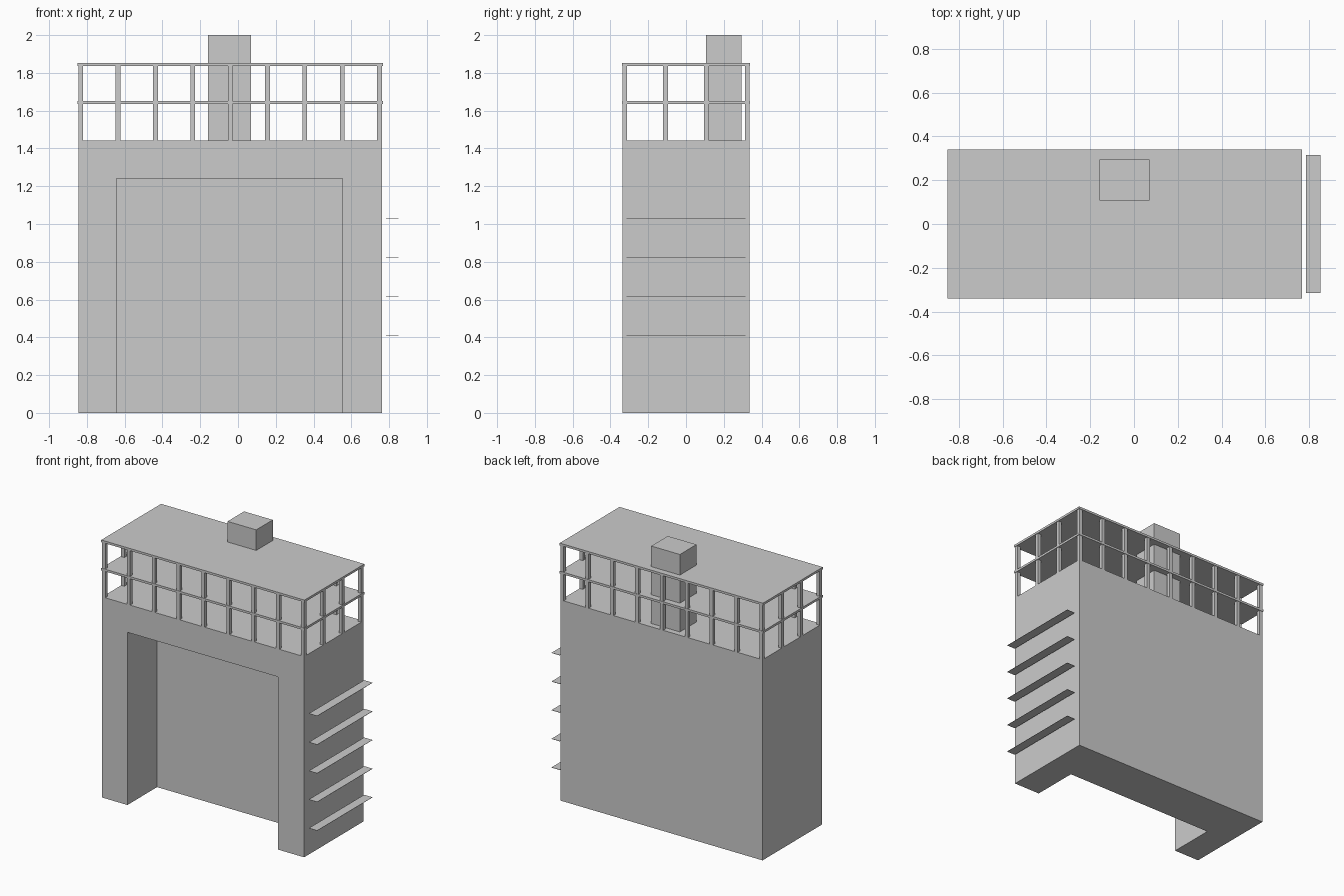
import bpy

if "Cube" in bpy.data.objects:
    bpy.data.objects.remove(bpy.data.objects["Cube"])

X0, X1, Y = -0.845, 0.762, 0.337      # footprint of the main block
DECK, ROOF = 1.443, 1.852             # deck level and roof top


def box(name, x0, x1, y0, y1, z0, z1):
    """Axis-aligned box from its limits."""
    v = [(x, y, z) for z in (z0, z1) for x, y in ((x0, y0), (x1, y0), (x1, y1), (x0, y1))]
    f = [(3, 2, 1, 0), (4, 5, 6, 7)] + [(i, (i + 1) % 4, (i + 1) % 4 + 4, i + 4) for i in range(4)]
    mesh = bpy.data.meshes.new(name)
    mesh.from_pydata(v, [], f)
    obj = bpy.data.objects.new(name, mesh)
    bpy.context.collection.objects.link(obj)
    return obj


# main block with a deep recess open to the front and the ground
block = box("main_block", X0, X1, -Y, Y, 0, DECK)
cutter = box("recess_cutter", -0.644, 0.554, -0.6, 0.0, -0.2, 1.242)
cutter.hide_render = True
cutter.hide_viewport = False
cutter.display_type = 'WIRE'
cut = block.modifiers.new("recess", 'BOOLEAN')
cut.operation = 'DIFFERENCE'
cut.solver = 'EXACT'
cut.object = cutter

# middle shelf and roof plates, slightly overhanging
for name, top in (("middle_plate", 1.65), ("roof_plate", ROOF)):
    box(name, X0 - 0.005, X1 + 0.005, -Y - 0.003, Y + 0.003, top - 0.016, top)

# square posts around all four edges
R = 0.0125
NX, NY = 9, 4
for i in range(NX):
    for j in range(NY):
        if i in (0, NX - 1) or j in (0, NY - 1):
            x = X0 + R + (X1 - X0 - 2 * R) * i / (NX - 1)
            y = -Y + R + (2 * Y - 2 * R) * j / (NY - 1)
            box("post", x - R, x + R, y - R, y + R, DECK, ROOF - 0.014)

# chimney rising from the deck through both plates
box("chimney", -0.158, 0.07, 0.107, 0.295, DECK, 2.0)

# thin slats floating beside the right wall
for k in range(1, 6):
    z = 0.206 * k
    box("side_slat", 0.784, 0.85, -0.314, 0.314, z - 0.001, z + 0.001)
